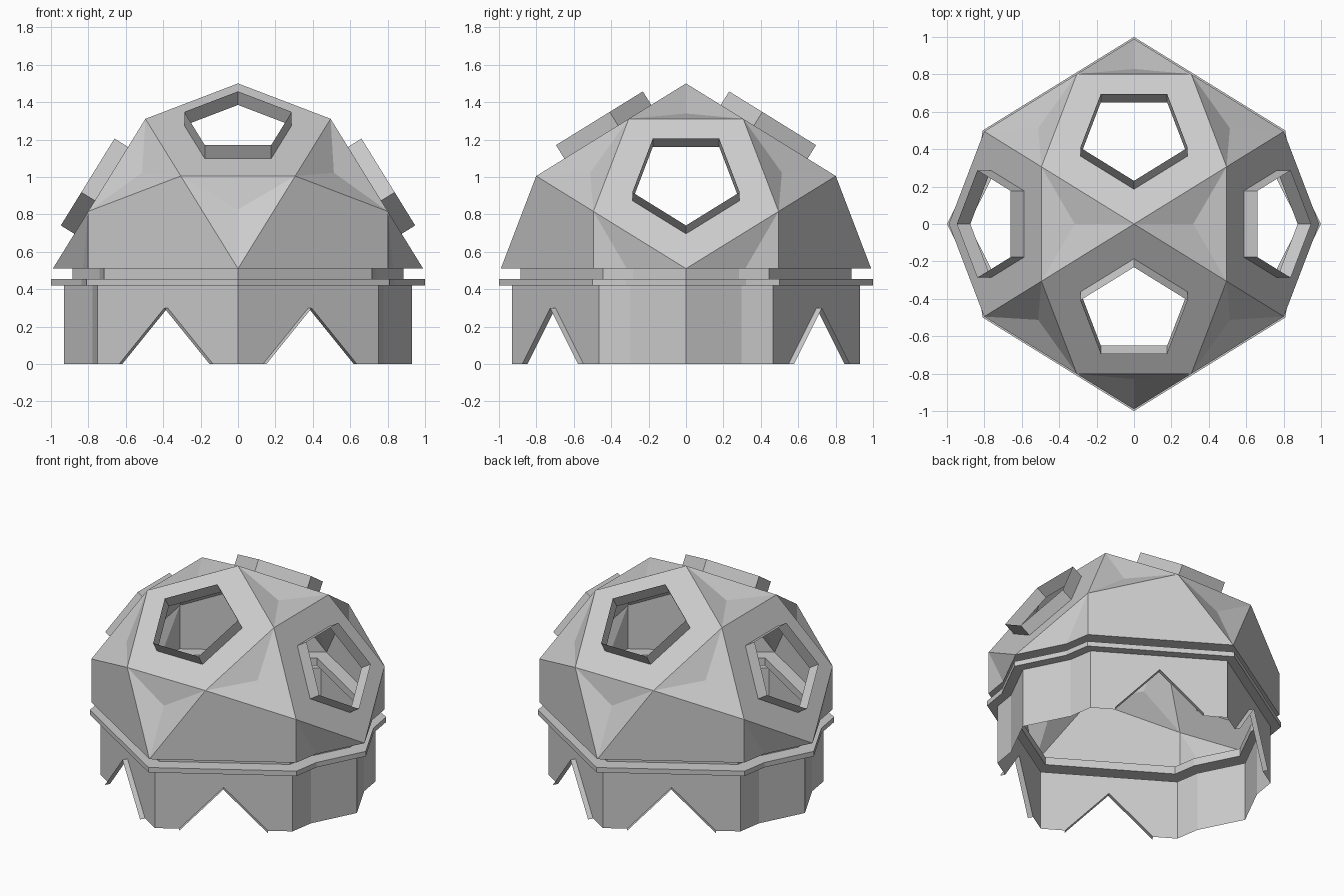
import bpy, bmesh, math
from mathutils import Vector
from itertools import product

if "Cube" in bpy.data.objects:
    bpy.data.objects.remove(bpy.data.objects["Cube"])

PHI = (1 + 5 ** 0.5) / 2
R, ZC = 0.99, 0.51            # dome radius and height of its base
UP = Vector((0, 0, ZC))


def signed_cycles(a, b, c):
    """All sign changes and cyclic shifts of a triple."""
    pts = set()
    for s in product((1, -1), repeat=3):
        for t in ((a, b, c), (b, c, a), (c, a, b)):
            pts.add(tuple(round(k * v + 0.0, 7) + 0.0 for k, v in zip(s, t)))
    return [Vector(p) for p in sorted(pts)]


def finish(bm, name):
    bmesh.ops.remove_doubles(bm, verts=bm.verts, dist=1e-4)
    me = bpy.data.meshes.new(name)
    bm.to_mesh(me)
    bm.free()
    ob = bpy.data.objects.new(name, me)
    bpy.context.collection.objects.link(ob)
    return ob


def add(bm, pts):
    return bm.faces.new([bm.verts.new(p) for p in pts])


corners = signed_cycles(1, 0, 0) + signed_cycles(PHI / 2, 0.5, 0.5 / PHI)


def face_loop(n):
    """Corners of the solid face with normal n, in order."""
    n = n.normalized()
    top = max(c.dot(n) for c in corners)
    loop = [c for c in corners if c.dot(n) > top - 1e-3]
    mid = sum(loop, Vector()) / len(loop)
    u = (loop[0] - mid).normalized()
    v = n.cross(u)
    loop.sort(key=lambda c: math.atan2((c - mid).dot(v), (c - mid).dot(u)))
    return [c * R for c in loop], mid * R, n


# dome: pentagons (upper four with windows) and dimpled triangles
dome, frames = bmesh.new(), bmesh.new()
for d in signed_cycles(0, 1, PHI):
    if d.z < -0.1:
        continue
    loop, mid, n = face_loop(d)
    if d.z < 0.1:
        add(dome, loop)
        continue
    hole = [mid + (p - mid) * 0.58 for p in loop]
    rim = [p + n * 0.085 for p in hole]
    for i in range(5):
        j = (i + 1) % 5
        add(dome, (loop[i], loop[j], hole[j], hole[i]))
        add(frames, [p + UP for p in (hole[i], hole[j], rim[j], rim[i])])
for d in signed_cycles(1, 0, PHI ** 2) + signed_cycles(1, 1, 1):
    if d.z < -0.1:
        continue
    loop, mid, n = face_loop(d)
    for i in range(3):
        add(dome, (loop[i], loop[(i + 1) % 3], mid * 0.96))
bmesh.ops.bisect_plane(dome, geom=dome.verts[:] + dome.edges[:] + dome.faces[:],
                       plane_co=(0, 0, 0), plane_no=(0, 0, -1), clear_outer=True)
bmesh.ops.translate(dome, verts=dome.verts, vec=UP)
finish(dome, "dome")
finish(frames, "window_frames")

# plan outline shared by the base and its bands
k = 0.96 / 3
quarter = [(1, 0), (k * PHI ** 2, k), (PHI / 2, 0.5), (0, 1)]
plan = (quarter + [(-x, y) for x, y in quarter[-2::-1]])
plan += [(x, -y) for x, y in plan[-2:0:-1]]
N = len(plan)


def at(i, s, z):
    x, y = plan[i % N]
    return Vector((x * s, y * s, z))


# collar: ledge, projecting band and recessed neck under the dome
collar = bmesh.new()
profile = [(0.93, 0.42), (1.0, 0.42), (1.0, 0.455), (0.885, 0.455), (0.885, ZC), (R, ZC)]
for (s0, z0), (s1, z1) in zip(profile, profile[1:]):
    for i in range(N):
        add(collar, (at(i, s0, z0), at(i + 1, s0, z0), at(i + 1, s1, z1), at(i, s1, z1)))
finish(collar, "collar")

# base wall with gabled openings in the four long sides, each with a thin hood
wall, hoods = bmesh.new(), bmesh.new()
for i in range(N):
    a, b = at(i, 0.93, 0), at(i + 1, 0.93, 0)
    top = [at(i + 1, 0.93, 0.42), at(i, 0.93, 0.42)]
    if (b - a).length < 0.6:
        add(wall, [a, b] + top)
        continue
    mid, t = (a + b) / 2, (b - a).normalized()
    out = t.cross(Vector((0, 0, 1))) * 0.035
    l, r, peak = mid - t * 0.285, mid + t * 0.285, mid + Vector((0, 0, 0.3))
    add(wall, [a, l, peak, r, b] + top)
    add(hoods, (l, peak, peak + out, l + out))
    add(hoods, (peak, r, r + out, peak + out))
finish(wall, "base_wall")
finish(hoods, "doorway_hoods")
